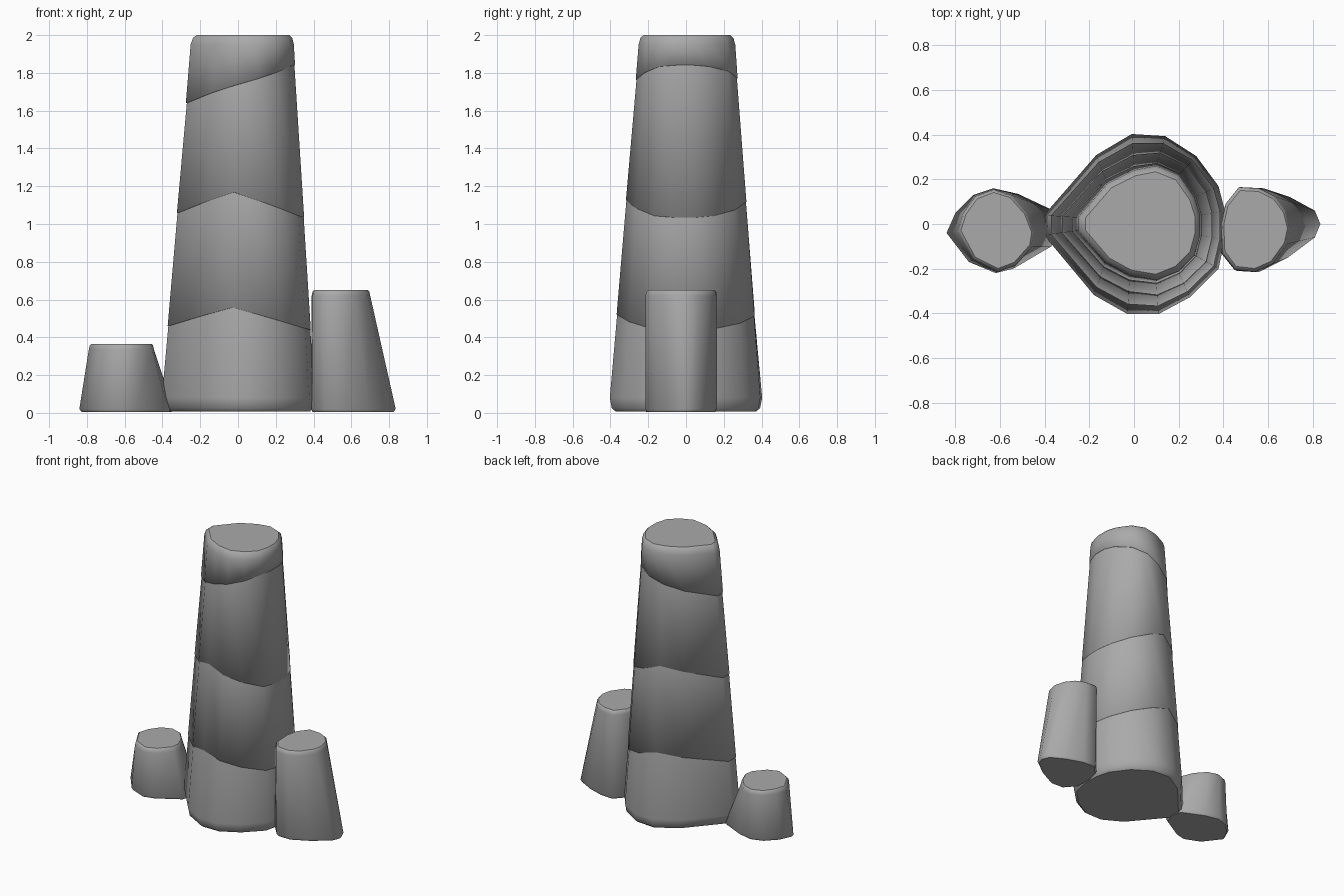
import bpy, bmesh

if "Cube" in bpy.data.objects:
    bpy.data.objects.remove(bpy.data.objects["Cube"])

# Dark stone colour
stone = bpy.data.materials.new("stone")
stone.diffuse_color = (.40, .40, .40, 1)
stone.use_nodes = True
stone.node_tree.nodes["Principled BSDF"].inputs["Base Color"].default_value = stone.diffuse_color


def loft(name, base, top, height, levels):
    """Skin rings between two outlines. Level: (height fn(x), inset scale, sharp ring)."""
    bm = bmesh.new()
    n = len(base)
    cb = [sum(p[k] for p in base) / n for k in (0, 1)]
    ct = [sum(p[k] for p in top) / n for k in (0, 1)]
    rings = []
    for zf, s, sharp in levels:
        ring = []
        for b, t in zip(base, top):
            z = zf(b[0] * 0.85)
            f = min(max((z - 0.06) / (height - 0.1), 0), 1)
            c = [cb[k] + (ct[k] - cb[k]) * f for k in (0, 1)]
            p = [c[k] + (b[k] + (t[k] - b[k]) * f - c[k]) * s for k in (0, 1)]
            ring.append(bm.verts.new((p[0], p[1], z)))
        rings.append((ring, sharp))
    for (lo, _), (hi, _) in zip(rings, rings[1:]):
        for i in range(n):
            j = (i + 1) % n
            bm.faces.new((lo[i], lo[j], hi[j], hi[i])).smooth = True
    # Flat end caps
    bm.faces.new(rings[0][0][::-1])
    bm.faces.new(rings[-1][0])
    for ring, sharp in rings:
        if sharp:
            for i in range(n):
                bm.edges.get((ring[i], ring[(i + 1) % n])).smooth = False
    me = bpy.data.meshes.new(name)
    bm.to_mesh(me)
    bm.free()
    me.materials.append(stone)
    ob = bpy.data.objects.new(name, me)
    bpy.context.collection.objects.link(ob)
    return ob


def flat(z):
    return lambda x: z


def peak(z, slope):
    return lambda x: z - slope * abs(x + 0.03)


def seam(zf, s):
    """Small overhanging ledge: the upper layer's underside shades smoothly into its side."""
    return [(zf, s, True), (lambda x: zf(x) + .001, 1, False)]


# Tall tapering pillar with three slanted strata seams
pillar_base = [(-.405, .04), (-.17, .31), (-.01, .405), (.14, .395), (.28, .305), (.38, .17), (.408, .06),
               (.408, -.07), (.38, -.20), (.25, -.33), (.11, -.405), (-.03, -.405), (-.18, -.32), (-.405, -.05)]
pillar_top = [(-.25, .03), (-.12, .18), (0, .24), (.10, .26), (.20, .22), (.27, .12), (.295, .04),
              (.295, -.05), (.27, -.14), (.20, -.21), (.10, -.25), (-.02, -.23), (-.13, -.17), (-.25, -.03)]
loft("rock_pillar", pillar_base, pillar_top, 2.0, [
    (flat(.008), .92, True), (flat(.025), .97, False), (flat(.08), 1, False)]
    + seam(peak(.56, .32), .992) + seam(peak(1.17, .36), .992)
    + seam(lambda x: 1.74 + .29 * x, .985)
    + [(flat(1.95), 1, False), (flat(1.985), .965, False), (flat(2.0), .90, True)])


def side_levels(h):
    return [(flat(.005), .95, True), (flat(.02), 1, False), (flat(h - .03), 1, False),
            (flat(h - .008), .97, False), (flat(h), .92, True)]


# Low rock on the left
loft("left_rock",
     [(-.84, -.04), (-.80, .05), (-.72, .13), (-.63, .16), (-.52, .135), (-.36, .06),
      (-.34, -.02), (-.37, -.10), (-.54, -.20), (-.62, -.22), (-.74, -.17)][::-1],
     [(-.79, -.03), (-.765, .05), (-.71, .125), (-.63, .155), (-.55, .13), (-.48, .05),
      (-.445, -.04), (-.455, -.10), (-.53, -.185), (-.61, -.215), (-.72, -.16)][::-1],
     .365, side_levels(.365))

# Taller leaning rock on the right
loft("right_rock",
     [(.835, 0), (.81, .06), (.70, .12), (.58, .16), (.48, .165), (.41, .09), (.385, 0),
      (.39, -.13), (.46, -.21), (.56, -.215), (.69, -.15), (.81, -.06)],
     [(.70, -.02), (.68, .06), (.63, .125), (.56, .16), (.47, .165), (.41, .09), (.39, 0),
      (.395, -.13), (.45, -.205), (.54, -.215), (.62, -.18), (.685, -.09)],
     .65, side_levels(.65))

# Make all faces point outwards
for ob in bpy.context.collection.objects:
    bm = bmesh.new()
    bm.from_mesh(ob.data)
    bmesh.ops.recalc_face_normals(bm, faces=bm.faces)
    bm.to_mesh(ob.data)
    bm.free()
